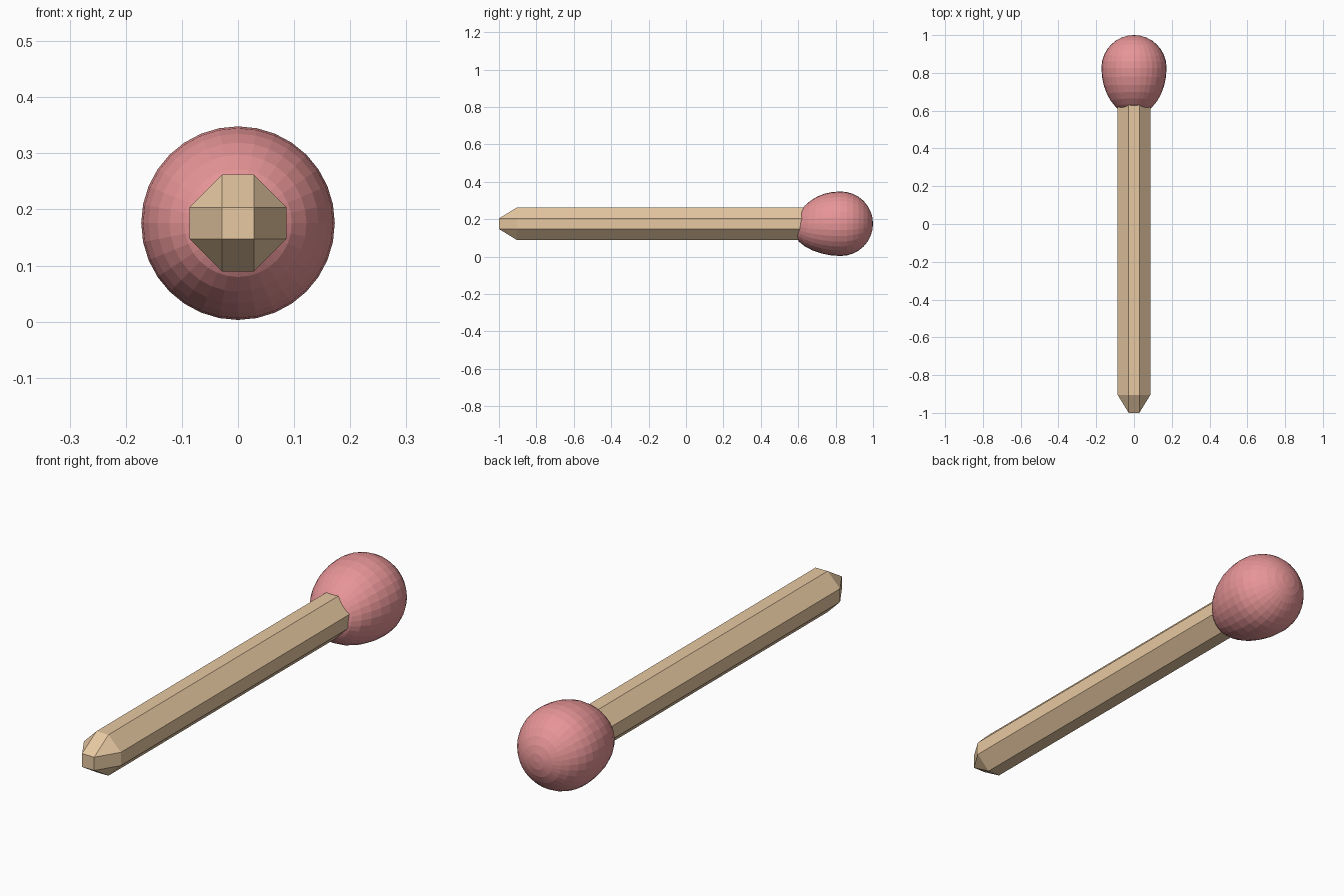
import bpy, bmesh, math

if "Cube" in bpy.data.objects:
    bpy.data.objects.remove(bpy.data.objects["Cube"])

CZ = 0.1755  # height of the match axis


def finish(bm, name, color):
    bmesh.ops.recalc_face_normals(bm, faces=bm.faces[:])
    me = bpy.data.meshes.new(name)
    bm.to_mesh(me)
    bm.free()
    ob = bpy.data.objects.new(name, me)
    bpy.context.collection.objects.link(ob)
    mat = bpy.data.materials.new(name + "_color")
    mat.diffuse_color = color
    mat.use_nodes = True
    mat.node_tree.nodes["Principled BSDF"].inputs["Base Color"].default_value = mat.diffuse_color
    me.materials.append(mat)
    return ob


# Wooden stick: chamfered cube stretched along y
bm = bmesh.new()
bmesh.ops.create_cube(bm, size=2)
bmesh.ops.bevel(bm, geom=bm.edges[:], offset=0.675, offset_type='OFFSET',
                segments=1, affect='EDGES')
Y0, Y1, HALF, TIP = -1.0, 0.78, 0.0865, 0.095
for v in bm.verts:
    x, y, z = v.co
    if abs(y) > 0.9:
        ny = Y0 if y < 0 else Y1
    else:
        ny = Y0 + TIP if y < 0 else Y1 - TIP
    v.co = (x * HALF, ny, CZ + z * HALF)
finish(bm, "stick", (0.80, 0.58, 0.36, 1))

# Match head: sphere with its poles on y, back half drawn out into an egg
bm = bmesh.new()
bmesh.ops.create_uvsphere(bm, u_segments=32, v_segments=16, radius=1)
R, YC, BACK = 0.1725, 0.827, 0.25
for v in bm.verts:
    x, up, t = v.co.x, -v.co.y, v.co.z
    if t >= 0:
        y = YC + t * (1 - YC)
    else:
        # slight backward lean on the underside
        y = YC + t * BACK + 0.04 * up * t * t
    v.co = (x * R, y, CZ + up * R)
finish(bm, "match_head", (0.80, 0.30, 0.31, 1))
